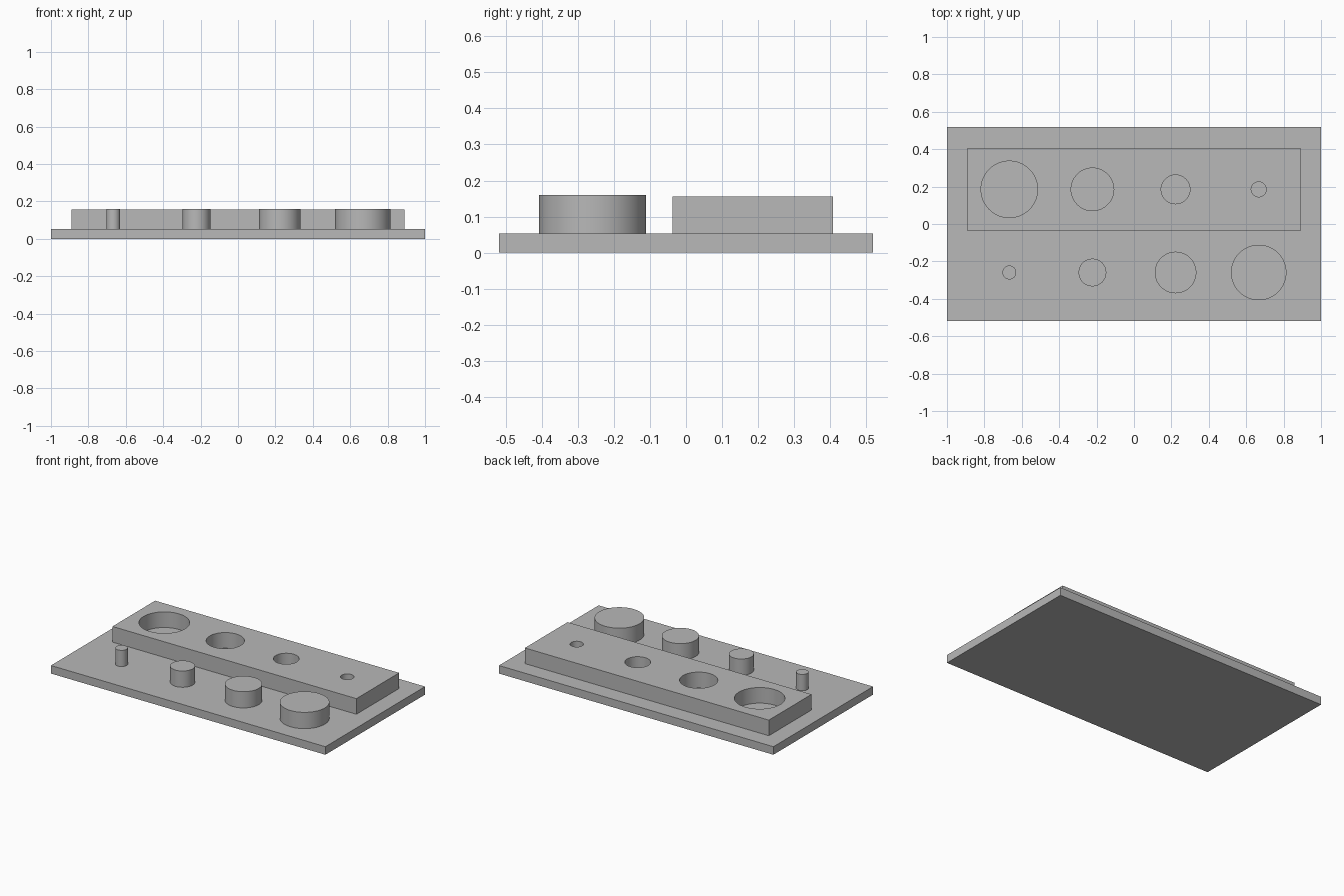
import bpy

if "Cube" in bpy.data.objects:
    bpy.data.objects.remove(bpy.data.objects["Cube"], do_unlink=True)

grey = bpy.data.materials.new("plain grey")
grey.use_nodes = True
colour = (0.48, 0.48, 0.48, 1)
grey.diffuse_color = colour
grey.node_tree.nodes["Principled BSDF"].inputs["Base Color"].default_value = colour

UNIT = 2 / 27          # one design unit across the plate length
BASE_TOP = 0.053
BLOCK_TOP = 0.156
PEG_TOP = 0.16


def finish(obj, name):
    obj.name = obj.data.name = name
    obj.data.materials.clear()
    obj.data.materials.append(grey)
    return obj


def box(name, width, depth, y, z0, z1):
    bpy.ops.mesh.primitive_cube_add(size=1, location=(0, y, (z0 + z1) / 2))
    obj = bpy.context.object
    obj.scale = (width, depth, z1 - z0)
    bpy.ops.object.transform_apply(location=False, rotation=False, scale=True)
    return finish(obj, name)


def cylinder(name, radius, x, y, z0, z1):
    bpy.ops.mesh.primitive_cylinder_add(
        vertices=64, radius=radius, depth=z1 - z0, location=(x, y, (z0 + z1) / 2))
    bpy.ops.object.shade_smooth_by_angle()
    return finish(bpy.context.object, name)


# Flat plate and the raised block standing on it
box("base_plate", 27 * UNIT, 14 * UNIT, 0, 0, BASE_TOP)
block = box("hole_block", 24 * UNIT, 6 * UNIT, 2.5 * UNIT, BASE_TOP, BLOCK_TOP)

# Pegs grow to the left, matching holes grow to the right
cutters = []
for i in range(4):
    x = (6 * i - 9) * UNIT
    radius = (i + 1) * UNIT / 2
    cylinder(f"peg_{i + 1}", radius, x, -3.5 * UNIT, BASE_TOP, PEG_TOP)
    cutters.append(cylinder(f"hole_cutter_{i + 1}", radius + 0.003, -x,
                            2.5 * UNIT, BASE_TOP - 0.05, BLOCK_TOP + 0.05))

# Cut the holes through the block, down to the plate
bpy.ops.object.select_all(action="DESELECT")
block.select_set(True)
bpy.context.view_layer.objects.active = block
for cutter in cutters:
    mod = block.modifiers.new("hole", "BOOLEAN")
    mod.operation = "DIFFERENCE"
    mod.solver = "EXACT"
    mod.object = cutter
    bpy.ops.object.modifier_apply(modifier=mod.name)
for cutter in cutters:
    bpy.data.objects.remove(cutter, do_unlink=True)
bpy.ops.object.shade_smooth_by_angle()
finish(block, "hole_block")
